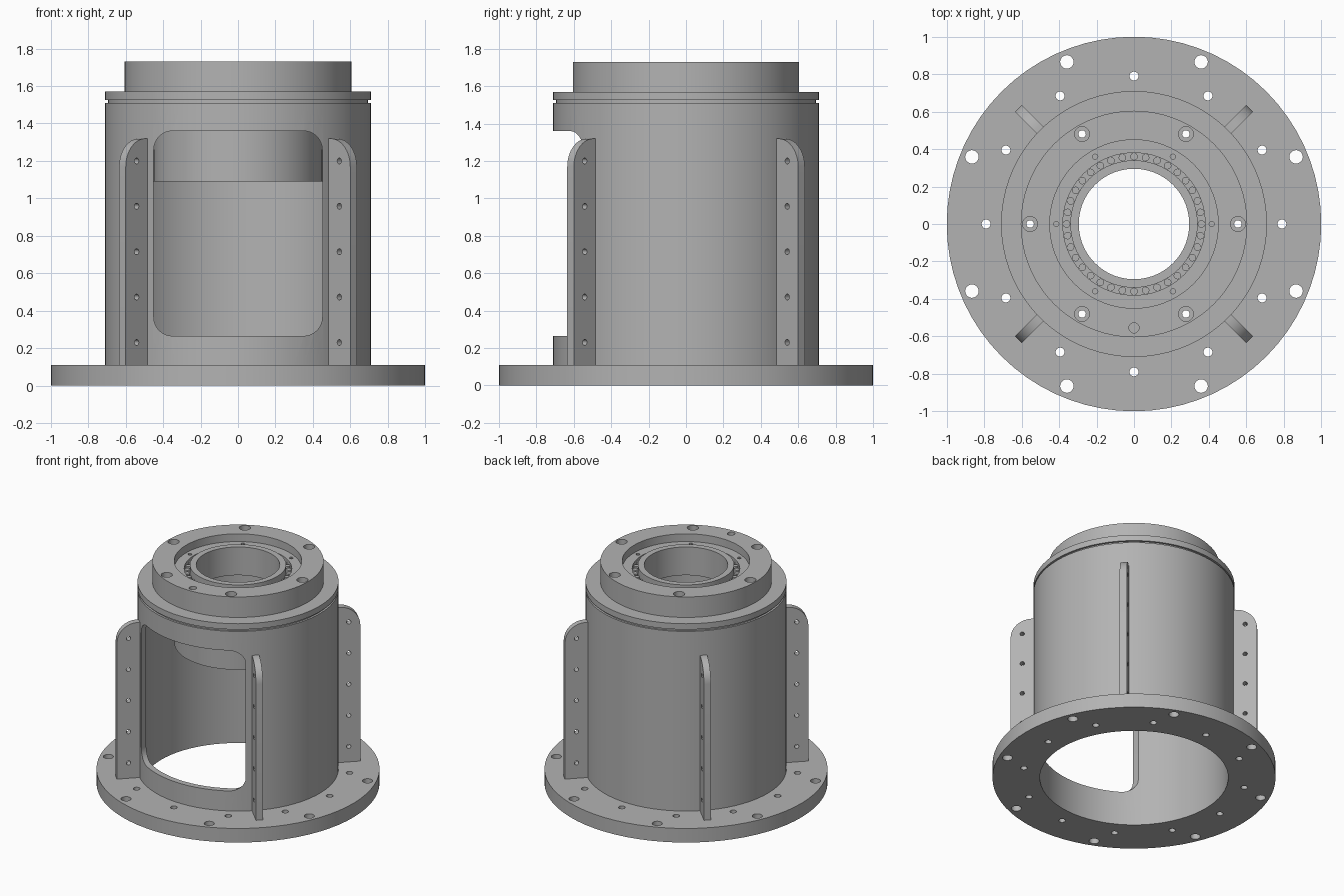
import bpy, bmesh, math
from mathutils import Matrix, Vector

cube = bpy.data.objects.get("Cube")
if cube:
    bpy.data.objects.remove(cube, do_unlink=True)

steel = bpy.data.materials.new("machined grey")
steel.use_nodes = True
GREY = (0.45, 0.45, 0.45, 1)
steel.diffuse_color = GREY
steel.node_tree.nodes["Principled BSDF"].inputs["Base Color"].default_value = GREY


def make(name, bm):
    bmesh.ops.recalc_face_normals(bm, faces=bm.faces[:])
    mesh = bpy.data.meshes.new(name)
    bm.to_mesh(mesh)
    bm.free()
    mesh.materials.append(steel)
    obj = bpy.data.objects.new(name, mesh)
    bpy.context.collection.objects.link(obj)
    return obj


def lathe(name, profile, sides=72):
    """Revolve a closed (radius, z) outline around the z axis."""
    bm = bmesh.new()
    rings = []
    for i in range(sides):
        a = math.tau * i / sides
        rings.append([bm.verts.new((r * math.cos(a), r * math.sin(a), z)) for r, z in profile])
    n = len(profile)
    for i in range(sides):
        here, there = rings[i], rings[(i + 1) % sides]
        for j in range(n):
            k = (j + 1) % n
            bm.faces.new((here[j], there[j], there[k], here[k]))
    return make(name, bm)


def tube(name, inner, outer, low, high):
    return lathe(name, [(inner, low), (outer, low), (outer, high), (inner, high)])


def polar(radius, count, start=0):
    return [(radius * math.cos(math.radians(start) + math.tau * i / count),
             radius * math.sin(math.radians(start) + math.tau * i / count)) for i in range(count)]


def pins(name, spots, radius, low, high, sides=20):
    """Upright cylinders at the given (x, y) spots."""
    bm = bmesh.new()
    for x, y in spots:
        bmesh.ops.create_cone(bm, cap_ends=True, segments=sides, radius1=radius, radius2=radius,
                              depth=high - low, matrix=Matrix.Translation((x, y, (low + high) / 2)))
    return make(name, bm)


def prism(name, outline, y0, y1):
    """Extrude an (x, z) outline along y."""
    bm = bmesh.new()
    face = bm.faces.new([bm.verts.new((x, y0, z)) for x, z in outline])
    new = bmesh.ops.extrude_face_region(bm, geom=[face])["geom"]
    bmesh.ops.translate(bm, vec=(0, y1 - y0, 0),
                        verts=[g for g in new if isinstance(g, bmesh.types.BMVert)])
    return make(name, bm)


def arc(cx, cz, r, start, steps=8):
    """Quarter circle, counter-clockwise from the start angle in degrees."""
    angles = [math.radians(start + 90 * i / steps) for i in range(steps + 1)]
    return [(cx + r * math.cos(a), cz + r * math.sin(a)) for a in angles]


def cut(obj, cutter):
    mod = obj.modifiers.new("cut", "BOOLEAN")
    mod.operation = "DIFFERENCE"
    mod.solver = "EXACT"
    mod.object = cutter
    bpy.context.view_layer.update()
    result = bpy.data.meshes.new_from_object(
        obj.evaluated_get(bpy.context.evaluated_depsgraph_get()))
    obj.modifiers.clear()
    obj.data = result
    bpy.data.objects.remove(cutter, do_unlink=True)


# Base flange with two bolt circles
flange = tube("base_flange", 0.665, 1.0, 0, 0.11)
cut(flange, pins("large_holes", polar(0.937, 8, 22.5), 0.036, -0.1, 0.2))
cut(flange, pins("small_holes", polar(0.79, 12), 0.024, -0.1, 0.2))

# Cylindrical housing with a rounded access window at the front
housing = tube("housing_wall", 0.665, 0.71, 0.11, 1.51)
W, LOW, HIGH, R = 0.45, 0.265, 1.36, 0.1
window = (arc(W - R, HIGH - R, R, 0) + arc(R - W, HIGH - R, R, 90)
          + arc(R - W, LOW + R, R, 180) + arc(W - R, LOW + R, R, 270))
cut(housing, prism("window_cutter", window, -1, -0.2))

# Cap, raised collar and the bearing hub hanging inside
cap = lathe("cap_and_hub", [
    (0.35, 1.09), (0.45, 1.09), (0.45, 1.45), (0.665, 1.45), (0.665, 1.51), (0.695, 1.51),
    (0.695, 1.525), (0.71, 1.525), (0.71, 1.57), (0.605, 1.57), (0.605, 1.73), (0.45, 1.73),
    (0.45, 1.67), (0.38, 1.67), (0.38, 1.48), (0.35, 1.48), (0.35, 1.4), (0.38, 1.4),
    (0.38, 1.14), (0.35, 1.14)])
cut(cap, pins("bolt_holes", polar(0.555, 6), 0.02, 1.3, 1.8))
cut(cap, pins("counterbores", polar(0.555, 6), 0.04, 1.66, 1.8))
cut(cap, pins("dowel_hole", [(0, -0.555)], 0.027, 1.66, 1.8))
cut(cap, pins("retainer_holes", polar(0.415, 6), 0.014, 1.63, 1.7, 12))

# Upper and lower roller bearings
for label, low, high in (("upper", 1.48, 1.7), ("lower", 1.14, 1.4)):
    tube(label + "_inner_race", 0.295, 0.34, low, high)
    tube(label + "_bearing_cage", 0.34, 0.38, low, low + 0.03)
    pins(label + "_rollers", polar(0.36, 36), 0.02, low + 0.03, high - 0.05, 12)

# Four radial ribs with rounded tops and a row of holes
RIB_TOP, RIB_OUT, RIB_R = 1.32, 0.873, 0.15
outline = ([(0.69, 0.11), (RIB_OUT, 0.11)]
           + arc(RIB_OUT - RIB_R, RIB_TOP - RIB_R, RIB_R, 0) + [(0.69, RIB_TOP)])
rib = prism("rib", outline, -0.025, 0.025)
drill = pins("rib_holes", [(0.79, -0.23 - 0.2425 * i) for i in range(5)], 0.016, -0.1, 0.1, 16)
drill.data.transform(Matrix.Rotation(math.radians(-90), 4, "X"))
cut(rib, drill)
# Trim the rib root so that it stays inside the housing wall
for i, name in enumerate(("back_left_rib", "back_right_rib", "front_right_rib", "front_left_rib")):
    obj = rib if i == 0 else rib.copy()
    if i == 0:
        obj.name = name
    else:
        obj.name = name
        bpy.context.collection.objects.link(obj)
    obj.rotation_euler.z = math.radians(45 + 90 * i)

# Smooth the round surfaces and keep the machined edges sharp
bpy.ops.object.select_all(action="DESELECT")
for obj in bpy.context.collection.objects:
    if obj.type == "MESH":
        obj.select_set(True)
        bpy.context.view_layer.objects.active = obj
bpy.ops.object.shade_smooth_by_angle(angle=math.radians(30))
